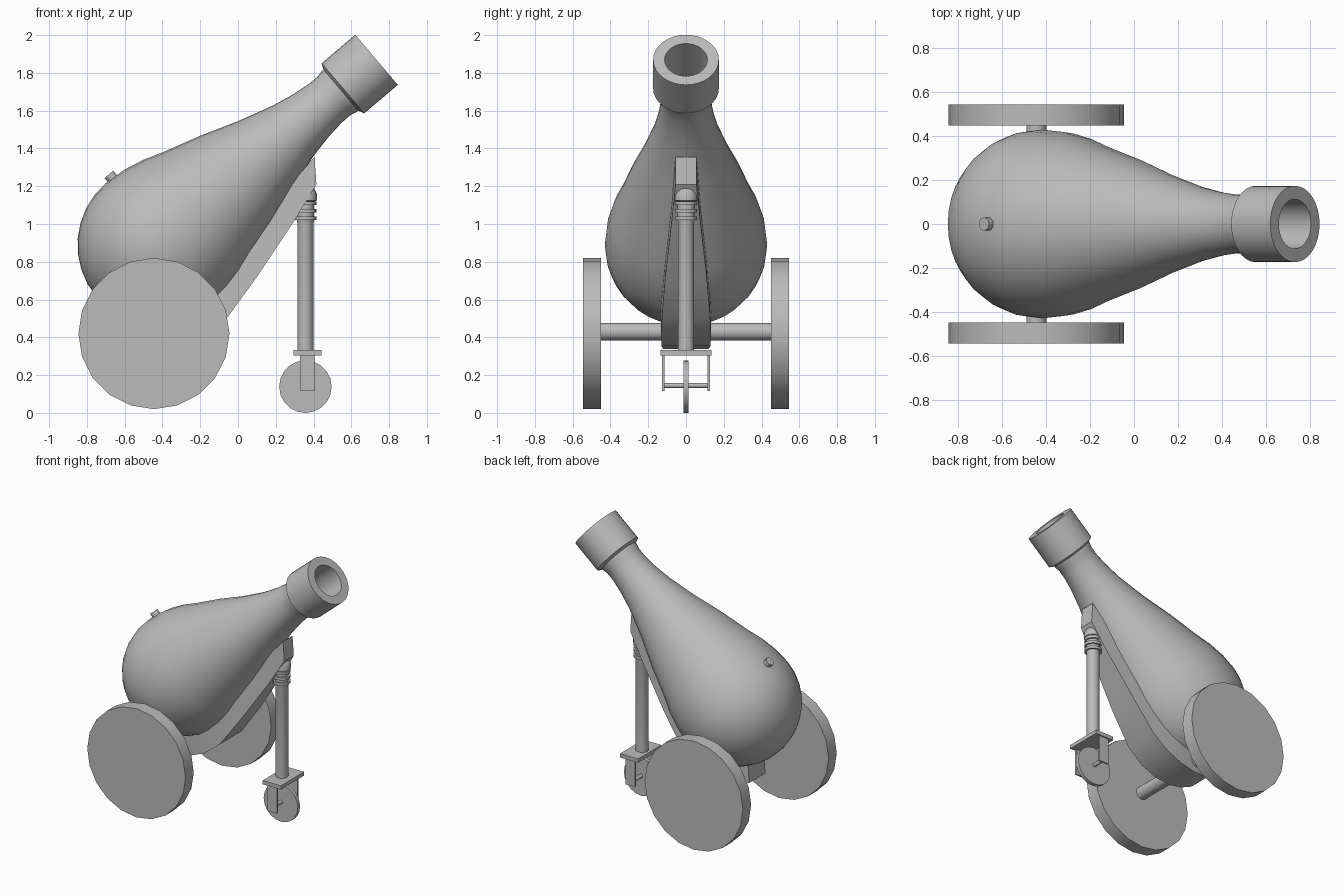
import bpy, bmesh, math
from mathutils import Vector, Matrix

if "Cube" in bpy.data.objects:
    bpy.data.objects.remove(bpy.data.objects["Cube"])

grey = bpy.data.materials.new("iron_grey")
grey.diffuse_color = (0.5, 0.5, 0.5, 1)
grey.use_nodes = True
grey.node_tree.nodes["Principled BSDF"].inputs["Base Color"].default_value = grey.diffuse_color


def finish(name, bm, smooth=True):
    bmesh.ops.recalc_face_normals(bm, faces=bm.faces)
    me = bpy.data.meshes.new(name)
    bm.to_mesh(me)
    bm.free()
    ob = bpy.data.objects.new(name, me)
    bpy.context.collection.objects.link(ob)
    me.materials.append(grey)
    if smooth:
        bpy.ops.object.select_all(action='DESELECT')
        ob.select_set(True)
        bpy.context.view_layer.objects.active = ob
        bpy.ops.object.shade_smooth_by_angle(angle=math.radians(35))
    return ob


def lathe(name, profile, origin, axis, sides=32, smooth=True):
    """Spin (radius, distance) pairs about an axis; zero radius closes an end."""
    bm = bmesh.new()
    rot = Vector(axis).to_track_quat('Z', 'Y').to_matrix().to_4x4()
    mat = Matrix.Translation(origin) @ rot
    rings = []
    for r, h in profile:
        n = 1 if r == 0 else sides
        rings.append([bm.verts.new(mat @ Vector((r * math.cos(2 * math.pi * i / sides),
                                                 r * math.sin(2 * math.pi * i / sides), h)))
                      for i in range(n)])
    for a, b in zip(rings, rings[1:]):
        for i in range(sides):
            j = (i + 1) % sides
            quad = [a[i % len(a)], a[j % len(a)], b[j % len(b)], b[i % len(b)]]
            bm.faces.new(list(dict.fromkeys(quad)))
    return finish(name, bm, smooth)


def rod(name, start, end, r, sides=20, smooth=True):
    start, end = Vector(start), Vector(end)
    d = end - start
    return lathe(name, [(0, 0), (r, 0), (r, d.length), (0, d.length)], start, d, sides, smooth)


def box(name, lo, hi):
    bm = bmesh.new()
    lo, hi = Vector(lo), Vector(hi)
    size = hi - lo
    bmesh.ops.create_cube(bm, size=1, matrix=Matrix.Translation((lo + hi) / 2)
                          @ Matrix.Diagonal((*size, 1)))
    return finish(name, bm, False)


# Barrel: round breech, tapering neck, thick muzzle ring and open bore
breech = Vector((-0.42, 0, 0.89))
axis = Vector((0.762, 0, 0.647)).normalized()
up = Vector((-axis.z, 0, axis.x))
R = 0.43
profile = [(R * math.sin(a), -R * math.cos(a))
           for a in (math.pi / 2 * i / 8 for i in range(9))]
profile += [(0.42, 0.12), (0.395, 0.23), (0.357, 0.34), (0.298, 0.54), (0.228, 0.74),
            (0.17, 0.94), (0.146, 1.06), (0.134, 1.16), (0.134, 1.22), (0.142, 1.255),
            (0.142, 1.265), (0.174, 1.28), (0.174, 1.513), (0.113, 1.513),
            (0.113, 0.95), (0, 0.95)]
lathe("barrel", profile, breech, axis)

# Vent stud on top of the breech
stud = breech + axis * 0.04
rod("vent_stud", stud + up * 0.40, stud + up * 0.455, 0.03, 12)

# Main wheels and axle
for side, label in ((-1, "front"), (1, "back")):
    rod("main_wheel_" + label, (-0.445, side * 0.45, 0.42), (-0.445, side * 0.545, 0.42),
        0.4, 20)
rod("main_axle", (-0.445, -0.46, 0.43), (-0.445, 0.46, 0.43), 0.046)

# Carriage beam: x, lower z, inner x, inner z, half width at each station
stations = [(-0.58, 0.375, -0.57, 0.53, 0.095), (-0.5, 0.345, -0.5, 0.53, 0.108),
            (-0.42, 0.337, -0.42, 0.53, 0.12), (-0.3, 0.355, -0.34, 0.54, 0.13),
            (-0.18, 0.405, -0.26, 0.57, 0.132), (-0.06, 0.5, -0.16, 0.64, 0.128),
            (0.1, 0.72, -0.02, 0.82, 0.11), (0.3, 1.02, 0.2, 1.12, 0.075),
            (0.415, 1.21, 0.405, 1.355, 0.055)]
bm = bmesh.new()
rings = []
for x, z, xi, zi, w in stations:
    rings.append([bm.verts.new(p) for p in
                  ((x, -w, z), (x, w, z), (xi, w, zi), (xi, -w, zi))])
for a, b in zip(rings, rings[1:]):
    for i in range(4):
        bm.faces.new((a[i], a[(i + 1) % 4], b[(i + 1) % 4], b[i]))
bm.faces.new(rings[0])
bm.faces.new(rings[-1])
finish("carriage_beam", bm)

# Support leg with domed joint and ridged collar
leg = [(0, 0.33), (0.043, 0.33), (0.043, 1.01)]
for z in (1.02, 1.06, 1.10):
    leg += [(0.046, z), (0.058, z), (0.058, z + 0.02), (0.046, z + 0.02)]
leg += [(0.06, 1.125), (0.06, 1.16), (0.048, 1.185), (0.025, 1.2), (0, 1.203)]
lathe("support_leg", leg, (0.357, 0, 0), (0, 0, 1), 20)

# Caster fork and small wheel
box("fork_plate", (0.295, -0.135, 0.305), (0.443, 0.135, 0.333))
for side in (-1, 1):
    y = side * 0.12
    box("fork_arm", (0.328, y - 0.006, 0.115), (0.406, y + 0.006, 0.31))
rod("caster_axle", (0.357, -0.12, 0.145), (0.357, 0.12, 0.145), 0.014, 12)
rod("caster_wheel", (0.357, -0.013, 0.139), (0.357, 0.013, 0.139), 0.139, 20)
